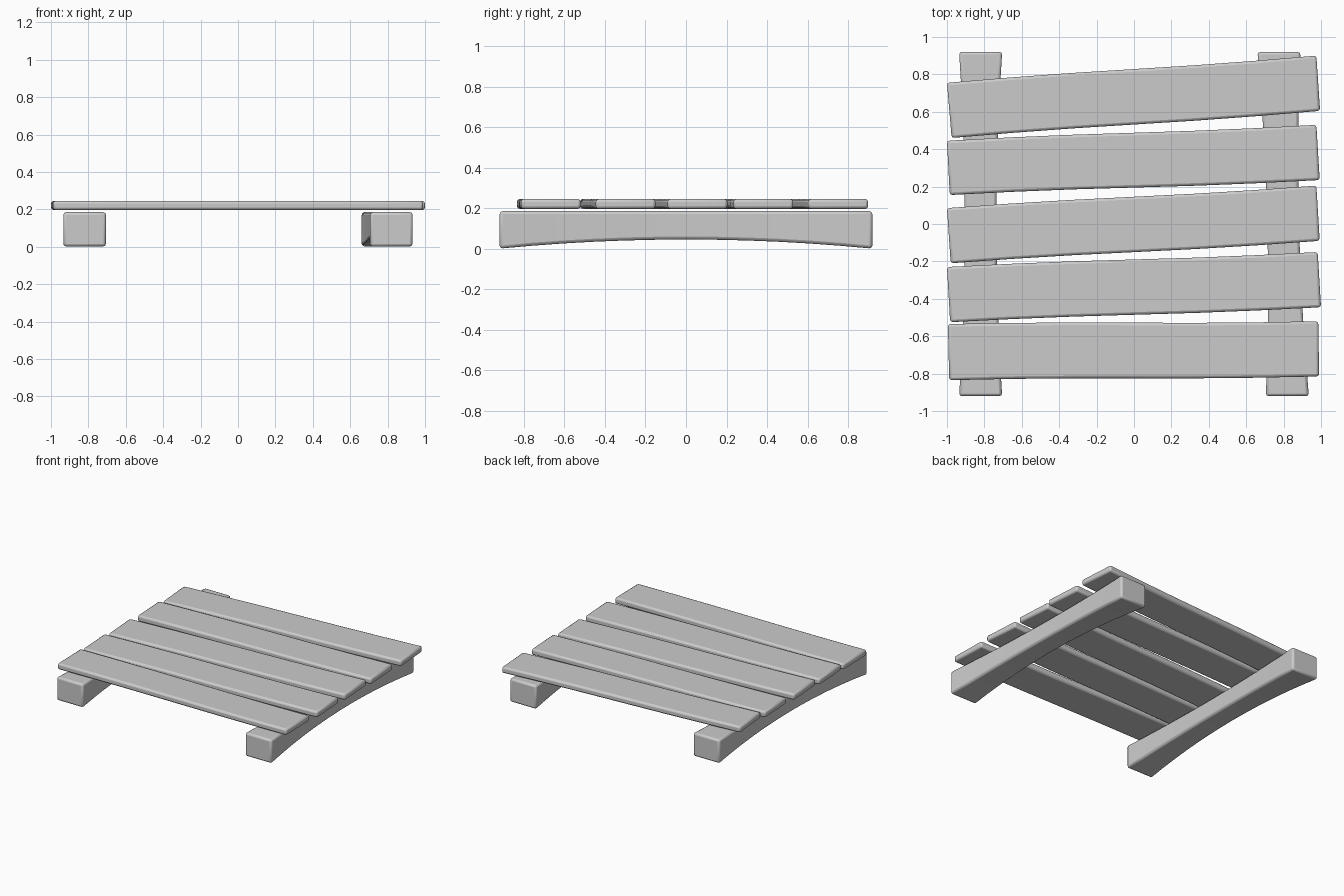
import bpy, bmesh, math
from mathutils import Vector

cube = bpy.data.objects.get("Cube")
if cube:
    bpy.data.objects.remove(cube, do_unlink=True)

wood = bpy.data.materials.new("grey_wood")
wood.use_nodes = True
GREY = (0.6, 0.6, 0.6, 1)
wood.diffuse_color = GREY
wood.node_tree.nodes["Principled BSDF"].inputs["Base Color"].default_value = GREY


def loft(name, rings, bevel, angle):
    """Skin four-cornered rings into a closed bar with softened edges."""
    bm = bmesh.new()
    loops = [[bm.verts.new(p) for p in ring] for ring in rings]
    for a, b in zip(loops, loops[1:]):
        for i in range(4):
            j = (i + 1) % 4
            bm.faces.new((a[i], a[j], b[j], b[i]))
    bm.faces.new(loops[0])
    bm.faces.new(loops[-1])
    bmesh.ops.recalc_face_normals(bm, faces=bm.faces)
    mesh = bpy.data.meshes.new(name)
    bm.to_mesh(mesh)
    bm.free()
    mesh.materials.append(wood)
    obj = bpy.data.objects.new(name, mesh)
    bpy.context.collection.objects.link(obj)
    mod = obj.modifiers.new("soft_edges", 'BEVEL')
    mod.width, mod.segments = bevel, 2
    mod.limit_method, mod.angle_limit = 'ANGLE', math.radians(40)
    bpy.ops.object.select_all(action='DESELECT')
    obj.select_set(True)
    bpy.context.view_layer.objects.active = obj
    bpy.ops.object.shade_smooth_by_angle(angle=math.radians(angle))
    return obj


def plank(name, back_left, back_right, front_right, front_left):
    """Slightly skewed board, given its corners seen from above."""
    rings = []
    steps = 6
    for i in range(steps + 1):
        t = i / steps
        back = Vector(back_left).lerp(Vector(back_right), t)
        front = Vector(front_left).lerp(Vector(front_right), t)
        wobble = 0.004 * math.sin(t * math.tau)
        low, high = 0.196, 0.245
        rings.append([(front.x, front.y + wobble, low), (back.x, back.y + wobble, low),
                      (back.x, back.y + wobble, high), (front.x, front.y + wobble, high)])
    loft(name, rings, 0.014, 60)


def beam(name, front_x, back_x):
    """Support beam, waisted in the middle and arched underneath."""
    rings = []
    steps = 12
    for i in range(steps + 1):
        t = i / steps
        y = -0.92 + 1.84 * t
        s = abs(2 * t - 1)
        x = front_x + (back_x - front_x) * t
        half = 0.085 + 0.03 * s * s
        low = 0.045 * (1 - s * s)
        rings.append([(x - half, y, low), (x + half, y, low),
                      (x + half, y, 0.185), (x - half, y, 0.185)])
    loft(name, rings, 0.015, 60)


# Support beams
beam("right_beam", -0.82, -0.82)
beam("left_beam", 0.82, 0.775)

# Deck boards, back to front
boards = [
    ((-1, 0.755), (0.975, 0.90), (0.995, 0.605), (-0.975, 0.46)),
    ((-1, 0.445), (0.975, 0.53), (0.993, 0.235), (-0.985, 0.155)),
    ((-1, 0.085), (0.975, 0.205), (0.993, -0.09), (-0.98, -0.21)),
    ((-1, -0.23), (0.982, -0.15), (1, -0.445), (-0.983, -0.525)),
    ((-0.995, -0.535), (0.985, -0.52), (0.99, -0.815), (-0.988, -0.835)),
]
for n, corners in enumerate(boards, 1):
    plank(f"deck_board_{n}", *corners)
